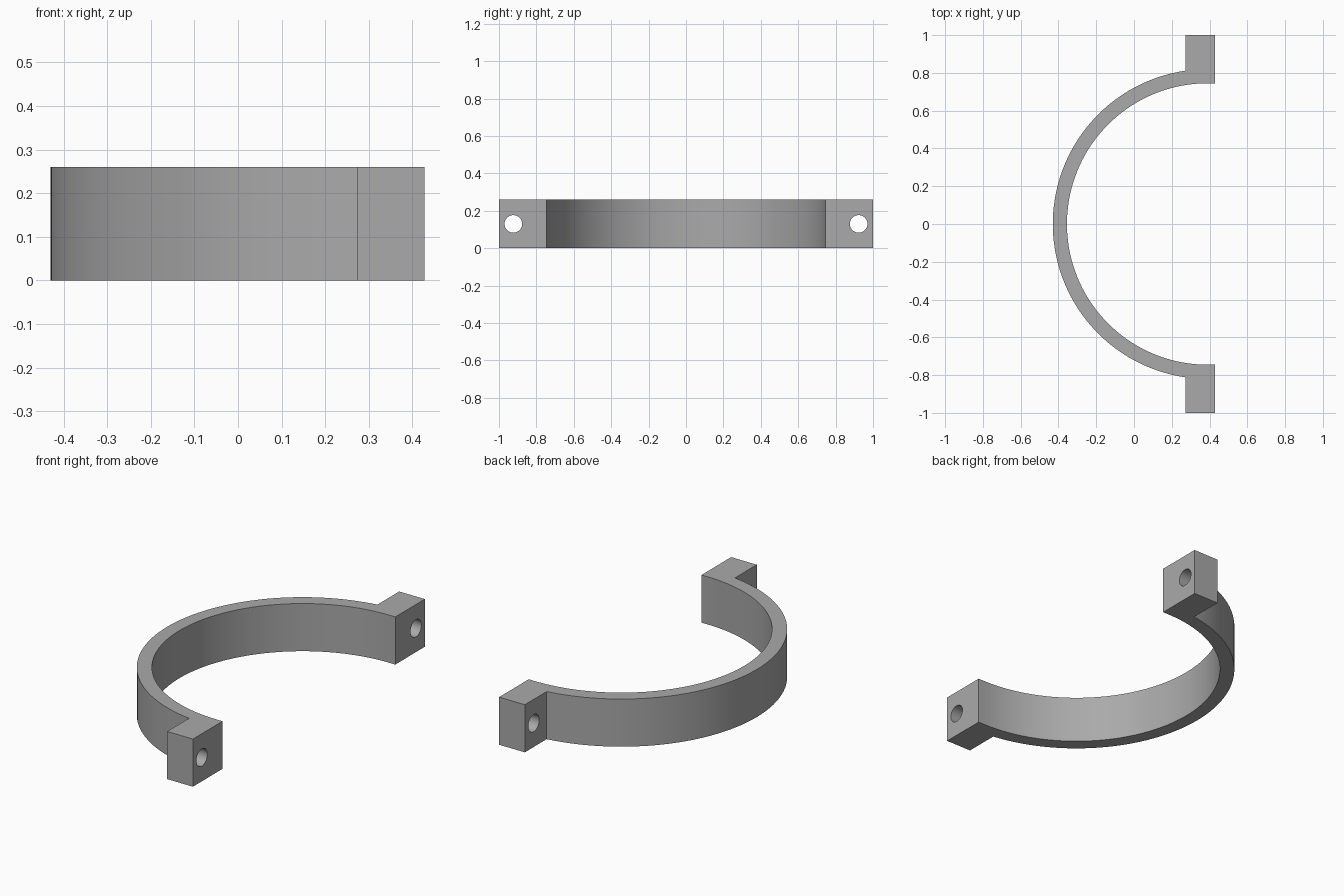
import bpy, bmesh
from math import pi, sin, cos, asin, acos

cube = bpy.data.objects.get("Cube")
if cube:
    bpy.data.objects.remove(cube)

HEIGHT = 0.26
CENTRE_X = 0.39
R_IN, R_OUT = 0.745, 0.82
LUG_BACK, LUG_FACE = 0.273, 0.428
HOLE_Y, HOLE_R = 0.923, 0.047
STEPS = 72

steel = bpy.data.materials.new("plain grey")
steel.use_nodes = True
grey = (0.4, 0.4, 0.4, 1)
steel.diffuse_color = grey
steel.node_tree.nodes["Principled BSDF"].inputs["Base Color"].default_value = grey


def arc(radius, start, end):
    """Points on an arc about the ring centre."""
    angles = [start + (end - start) * i / STEPS for i in range(STEPS + 1)]
    return [(CENTRE_X + radius * cos(a), radius * sin(a)) for a in angles]


def make_object(name, bm):
    bmesh.ops.recalc_face_normals(bm, faces=bm.faces)
    mesh = bpy.data.meshes.new(name)
    bm.to_mesh(mesh)
    bm.free()
    mesh.materials.append(steel)
    obj = bpy.data.objects.new(name, mesh)
    bpy.context.collection.objects.link(obj)
    return obj


# Clamp half: half ring and both lugs in one extruded outline
meet = acos((LUG_BACK - CENTRE_X) / R_OUT)
outline = [(LUG_FACE, -R_IN), (LUG_FACE, -1), (LUG_BACK, -1)]
outline += arc(R_OUT, 2 * pi - meet, meet)
outline += [(LUG_BACK, 1), (LUG_FACE, 1), (LUG_FACE, R_IN)]
outline += arc(R_IN, pi / 2, 3 * pi / 2)

bm = bmesh.new()
base = bm.faces.new([bm.verts.new((x, y, 0)) for x, y in outline])
top = bmesh.ops.extrude_face_region(bm, geom=[base])["geom"]
bmesh.ops.translate(bm, vec=(0, 0, HEIGHT),
                    verts=[v for v in top if isinstance(v, bmesh.types.BMVert)])
clamp = make_object("clamp_half", bm)

# Bolt holes through the lugs
for side, y in (("left", HOLE_Y), ("right", -HOLE_Y)):
    bm = bmesh.new()
    bmesh.ops.create_cone(bm, cap_ends=True, segments=32,
                          radius1=HOLE_R, radius2=HOLE_R, depth=0.4)
    cutter = make_object("bolt_hole_cutter_" + side, bm)
    cutter.rotation_euler = (0, pi / 2, 0)
    cutter.location = ((LUG_BACK + LUG_FACE) / 2, y, HEIGHT / 2)
    cutter.hide_render = True
    cutter.hide_set(True)
    cut = clamp.modifiers.new("bolt_hole_" + side, "BOOLEAN")
    cut.operation = "DIFFERENCE"
    cut.solver = "EXACT"
    cut.object = cutter

# Smooth curved walls, crisp edges
bpy.context.view_layer.objects.active = clamp
clamp.select_set(True)
for name in [m.name for m in clamp.modifiers]:
    bpy.ops.object.modifier_apply(modifier=name)
bpy.ops.object.shade_smooth_by_angle(angle=pi / 6)
